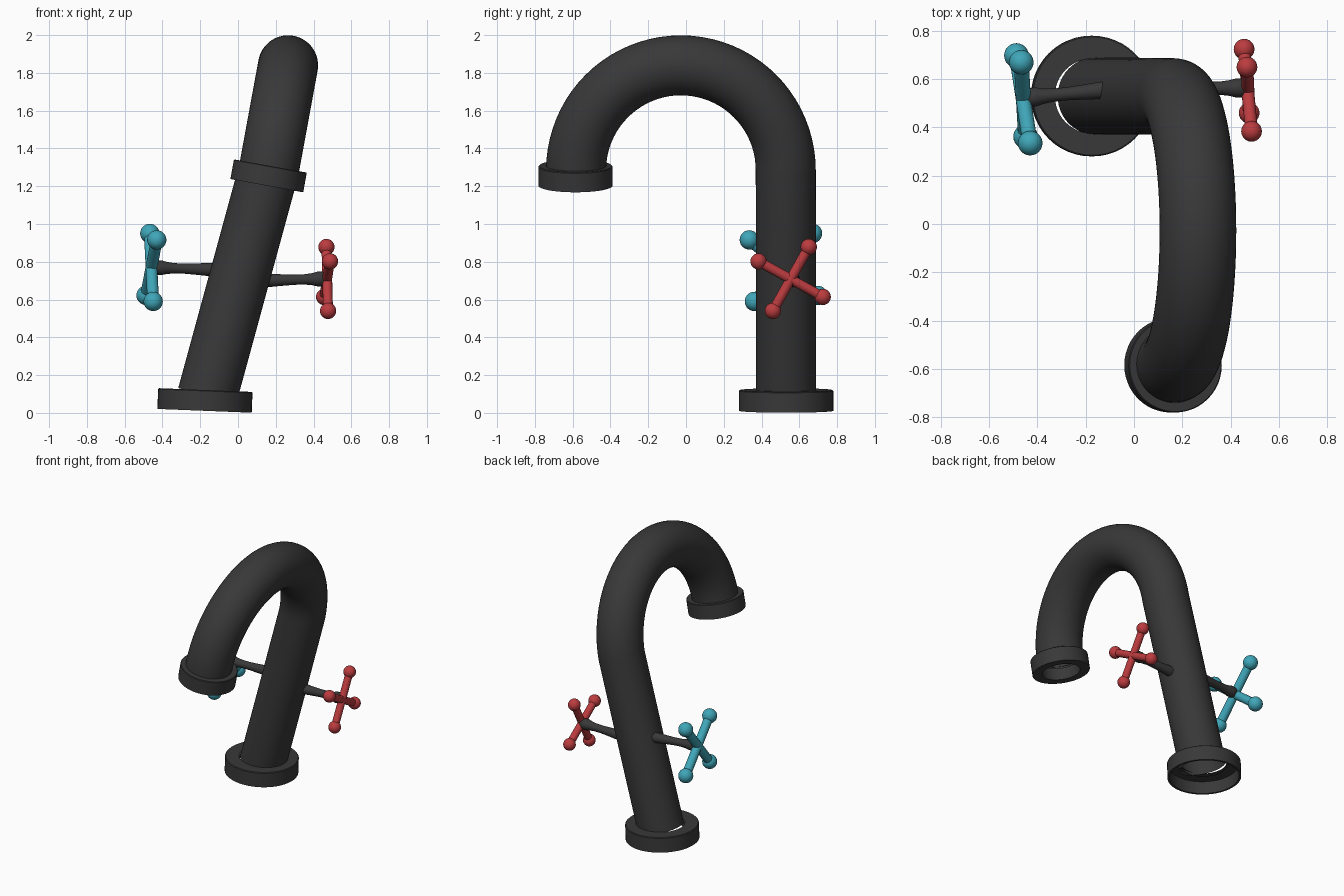
import bpy, bmesh, math
from mathutils import Vector, Matrix

if "Cube" in bpy.data.objects:
    bpy.data.objects.remove(bpy.data.objects["Cube"])


def material(name, color):
    m = bpy.data.materials.new(name)
    m.diffuse_color = color
    m.use_nodes = True
    m.node_tree.nodes["Principled BSDF"].inputs["Base Color"].default_value = m.diffuse_color
    return m


DARK = material("dark_metal", (0.04, 0.04, 0.04, 1))
BLUE = material("cold_blue", (0.05, 0.38, 0.48, 1))
RED = material("hot_red", (0.5, 0.045, 0.05, 1))


def axis_matrix(origin, direction):
    rot = Vector(direction).to_track_quat('Z', 'Y').to_matrix().to_4x4()
    return Matrix.Translation(origin) @ rot


def lathe(bm, profile, matrix, sides=48):
    # revolve (radius, height) points about the local z axis
    rings = [[bm.verts.new(matrix @ Vector((r * math.cos(2 * math.pi * i / sides),
                                            r * math.sin(2 * math.pi * i / sides), h)))
              for i in range(sides)] for r, h in profile]
    for a, b in zip(rings, rings[1:]):
        for i in range(sides):
            j = (i + 1) % sides
            bm.faces.new((a[i], a[j], b[j], b[i]))


def finish(bm, name, mat):
    bmesh.ops.recalc_face_normals(bm, faces=bm.faces)
    mesh = bpy.data.meshes.new(name)
    bm.to_mesh(mesh)
    bm.free()
    ob = bpy.data.objects.new(name, mesh)
    bpy.context.collection.objects.link(ob)
    mesh.materials.append(mat)
    bpy.ops.object.select_all(action='DESELECT')
    ob.select_set(True)
    bpy.context.view_layer.objects.active = ob
    bpy.ops.object.shade_smooth_by_angle(angle=math.radians(35))
    return ob


# Neck: leaning straight pipe, then a half circle in a slightly tilted plane
R = 0.555
path = [Vector((-0.163, 0.53, 0.09)), Vector((0.0, 0.53, 0.687))]
arc_centre, arc_up = Vector((0.163, -0.027, 1.285)), Vector((0.102, 0, R))
for k in range(41):
    t = math.pi * k / 40
    path.append(arc_centre + Vector((0, R * math.cos(t), 0)) + arc_up * math.sin(t))
path.append(path[-1] - arc_up * 0.1)

bm = bmesh.new()
sides, rings = 48, []
for i, p in enumerate(path):
    d = (path[min(i + 1, len(path) - 1)] - path[max(i - 1, 0)]).normalized()
    u = Vector((1, 0, -0.2))
    u = (u - d * u.dot(d)).normalized()
    v = d.cross(u)
    rings.append([bm.verts.new(p + 0.159 * (u * math.cos(2 * math.pi * s / sides)
                                            + v * math.sin(2 * math.pi * s / sides)))
                  for s in range(sides)])
for a, b in zip(rings, rings[1:]):
    for s in range(sides):
        n = (s + 1) % sides
        bm.faces.new((a[s], a[n], b[n], b[s]))
finish(bm, "neck", DARK)

# Base flange: cap open underneath
bm = bmesh.new()
lathe(bm, [(0.155, 0.055), (0.245, 0.055), (0.25, 0.05), (0.25, -0.055),
           (0.235, -0.055), (0.235, 0.035), (0.155, 0.035)],
      axis_matrix((-0.175, 0.53, 0.066), (math.sin(0.04), 0, math.cos(0.04))))
finish(bm, "base_flange", DARK)

# Spout collar with an outlet hole
bm = bmesh.new()
lathe(bm, [(0.155, 0.053), (0.192, 0.053), (0.196, 0.049), (0.196, -0.053),
           (0.13, -0.053), (0.13, 0.03)],
      axis_matrix((0.162, -0.585, 1.255), (math.sin(0.18), 0, math.cos(0.18))))
finish(bm, "spout_collar", DARK)


def stem(name, inner, outer):
    # waisted rod flaring at both ends
    inner, outer = Vector(inner), Vector(outer)
    length = (outer - inner).length
    prof = [(0.036, 0), (0.036, 0.1), (0.031, 0.3), (0.027, 0.5), (0.027, 0.66),
            (0.032, 0.78), (0.039, 0.86), (0.039, 0.93), (0.03, 1)]
    bm = bmesh.new()
    lathe(bm, [(r, h * length) for r, h in prof], axis_matrix(inner, outer - inner), 24)
    finish(bm, name, DARK)


def cross_handle(name, bars, arm_r, ball_r, mat):
    # two crossed bars with a ball on each end
    bm = bmesh.new()
    for a, b in bars:
        a, b = Vector(a), Vector(b)
        lathe(bm, [(arm_r, 0), (arm_r, (b - a).length)], axis_matrix(a, b - a), 24)
        for p in (a, b):
            bmesh.ops.create_uvsphere(bm, u_segments=24, v_segments=14, radius=ball_r,
                                      matrix=Matrix.Translation(p))
    finish(bm, name, mat)


stem("hot_stem", (0.12, 0.56, 0.70), (0.47, 0.564, 0.71))
stem("cold_stem", (-0.10, 0.557, 0.757), (-0.455, 0.522, 0.77))
cross_handle("hot_handle", [((0.468, 0.650, 0.878), (0.477, 0.460, 0.540)),
                            ((0.456, 0.724, 0.614), (0.487, 0.384, 0.802))],
             0.026, 0.043, RED)
cross_handle("cold_handle", [((-0.467, 0.670, 0.950), (-0.449, 0.362, 0.590)),
                             ((-0.430, 0.335, 0.916), (-0.487, 0.698, 0.622))],
             0.031, 0.051, BLUE)
